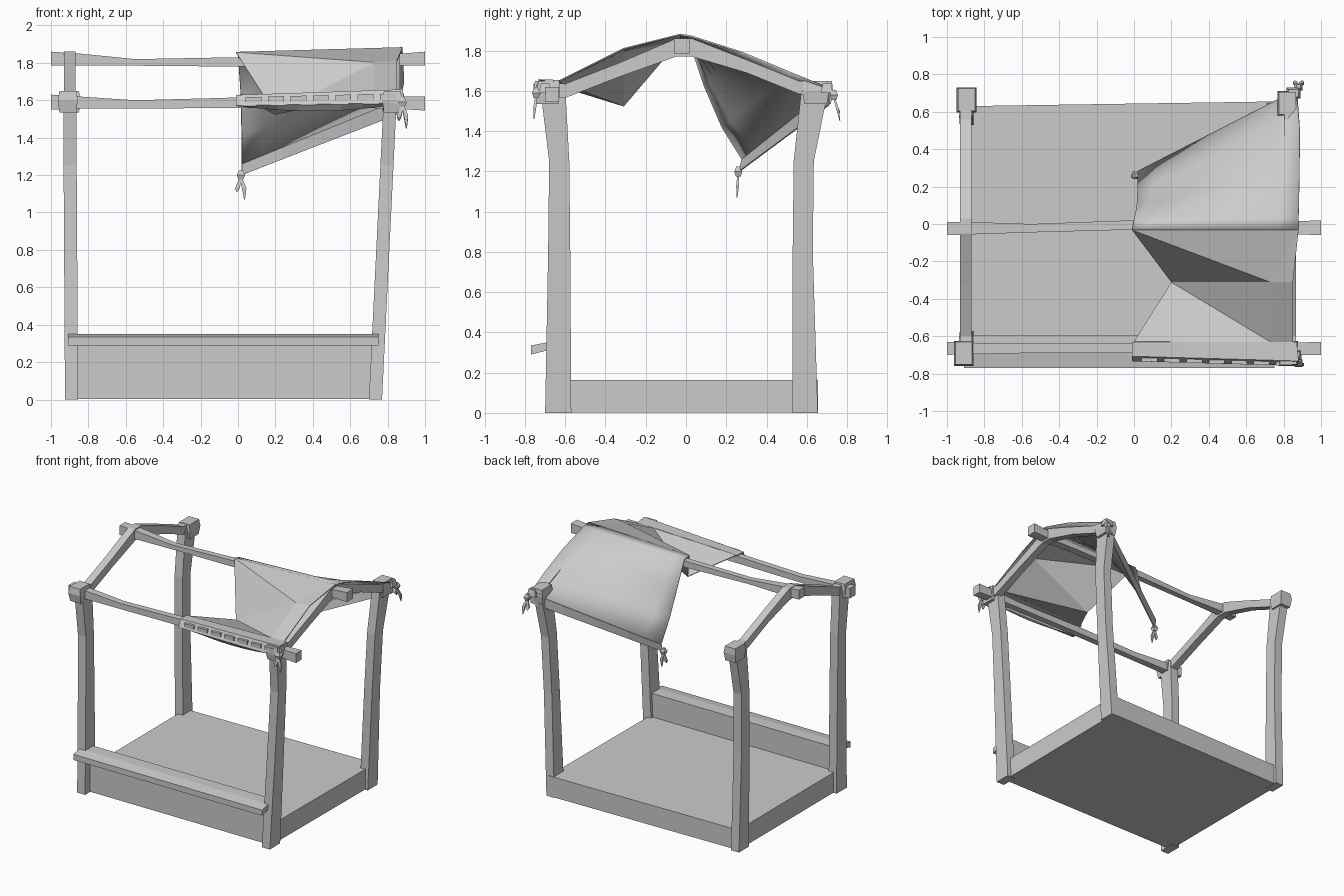
import bpy, bmesh, math
from mathutils import Vector

if "Cube" in bpy.data.objects:
    bpy.data.objects.remove(bpy.data.objects["Cube"])

grey = bpy.data.materials.new("plain_grey")
grey.use_nodes = True
COLOUR = (0.6, 0.6, 0.6, 1)
grey.diffuse_color = COLOUR
grey.node_tree.nodes["Principled BSDF"].inputs["Base Color"].default_value = COLOUR


def finish(name, bm, thickness=0):
    bmesh.ops.recalc_face_normals(bm, faces=bm.faces)
    mesh = bpy.data.meshes.new(name)
    bm.to_mesh(mesh)
    bm.free()
    mesh.materials.append(grey)
    obj = bpy.data.objects.new(name, mesh)
    bpy.context.collection.objects.link(obj)
    if thickness:
        mod = obj.modifiers.new("thickness", "SOLIDIFY")
        mod.thickness = thickness
        mod.offset = 0
    return obj


def beam(name, axis, sections):
    """Four-sided beam; each section is (position, a0, a1, b0, b1) across the axis."""
    bm = bmesh.new()
    rings = []
    for p, a0, a1, b0, b1 in sections:
        ring = []
        for a, b in ((a0, b0), (a1, b0), (a1, b1), (a0, b1)):
            co = [a, b]
            co.insert(axis, p)
            ring.append(bm.verts.new(co))
        rings.append(ring)
    for r, s in zip(rings, rings[1:]):
        for i in range(4):
            j = (i + 1) % 4
            bm.faces.new((r[i], r[j], s[j], s[i]))
    bm.faces.new(rings[0])
    bm.faces.new(rings[-1])
    return finish(name, bm)


def loft(name, left, right, steps, thickness=0.008):
    """Cloth stretched between two edge lines."""
    bm = bmesh.new()
    cols = []
    for i in range(steps + 1):
        t = i / steps
        cols.append([bm.verts.new(Vector(a).lerp(Vector(b), t)) for a, b in zip(left, right)])
    for c, d in zip(cols, cols[1:]):
        for k in range(len(c) - 1):
            bm.faces.new((c[k], d[k], d[k + 1], c[k + 1]))
    return finish(name, bm, thickness)


X, Y, Z = 0, 1, 2

# Platform, front board and counter
bm = bmesh.new()
corners = [(-0.9, -0.62), (0.74, -0.62), (0.75, 0.655), (-0.9, 0.63)]
base = bm.faces.new([bm.verts.new((x, y, 0.003)) for x, y in corners])
top = bmesh.ops.extrude_face_region(bm, geom=[base])["geom"]
bmesh.ops.translate(bm, vec=(0, 0, 0.16), verts=[v for v in top if isinstance(v, bmesh.types.BMVert)])
finish("platform", bm)
beam("front_board", X, [(x, -0.64, -0.595, 0.003, 0.32) for x in (-0.87, 0.73)])
beam("counter", Y, [(-0.77, -0.91, 0.75, 0.29, 0.335), (-0.69, -0.91, 0.75, 0.31, 0.35),
                    (-0.595, -0.88, 0.73, 0.31, 0.35)])

# Bent posts: height, then x and y limits
front_y = [(0, -0.70, -0.57), (0.8, -0.685, -0.575), (1.25, -0.68, -0.58), (1.62, -0.725, -0.60)]
back_y = [(0, 0.53, 0.655), (0.8, 0.53, 0.63), (1.25, 0.535, 0.635), (1.62, 0.575, 0.71)]
for row, ys in (("front", front_y), ("back", back_y)):
    for side, x0, lean in (("right", -0.925, -0.006), ("left", 0.70, 0.049)):
        beam(f"{row}_{side}_post", Z, [(z, x0 + lean * z, x0 + lean * z + 0.07, a, b) for z, a, b in ys])

# Gable rafters
for side, x in (("right", -0.90), ("left", 0.835)):
    spine = [(-0.70, 1.56, 1.64), (-0.60, 1.565, 1.635), (-0.33, 1.67, 1.74), (-0.05, 1.77, 1.86),
             (0.03, 1.77, 1.86), (0.30, 1.69, 1.755), (0.56, 1.585, 1.65), (0.70, 1.57, 1.64)]
    beam(side + "_rafters", Y, [(y, x - 0.03, x + 0.03, a, b) for y, a, b in spine])

# Ridge pole and front pole, thinner in the middle
beam("ridge_pole", X, [(-1, -0.06, 0.01, 1.785, 1.86), (-0.85, -0.055, 0.01, 1.785, 1.85),
                       (-0.55, -0.045, 0.0, 1.785, 1.82), (0, -0.03, 0.02, 1.78, 1.83),
                       (0.6, -0.04, 0.02, 1.785, 1.83), (0.88, -0.055, 0.015, 1.785, 1.85),
                       (1, -0.06, 0.02, 1.785, 1.86)])
beam("front_pole", X, [(-1, -0.70, -0.63, 1.55, 1.63), (-0.85, -0.695, -0.635, 1.555, 1.62),
                       (-0.55, -0.69, -0.64, 1.555, 1.60), (0, -0.69, -0.64, 1.56, 1.615),
                       (0.6, -0.69, -0.64, 1.56, 1.61), (0.85, -0.70, -0.635, 1.555, 1.62),
                       (1, -0.70, -0.63, 1.545, 1.62)])

# Joint blocks on the posts
for name, x, y in (("front_right", -0.91, -0.69), ("front_left", 0.825, -0.69),
                   ("back_right", -0.895, 0.665), ("back_left", 0.82, 0.645)):
    h = 0.045
    beam(name + "_joint", Z, [(1.535, x - h, x + h, y - 0.055, y + 0.055),
                              (1.60, x - h - 0.008, x + h + 0.008, y - 0.068, y + 0.065),
                              (1.65, x - h, x + h, y - 0.06, y + 0.06)])

# Rear awning: hangs from the ridge down to one loose corner
rear = loft("rear_awning",
            [(-0.01, -0.03, 1.855), (0, 0.02, 1.84), (0.015, 0.09, 1.63), (0.02, 0.18, 1.42), (0.02, 0.28, 1.26)],
            [(0.88, -0.03, 1.88), (0.88, 0.03, 1.87), (0.885, 0.28, 1.79), (0.885, 0.52, 1.69), (0.87, 0.715, 1.61)], 8)
for p in rear.data.polygons:
    p.use_smooth = True
loft("rear_valance", [(0.02, 0.28, 1.26), (0.02, 0.265, 1.20)],
     [(0.87, 0.715, 1.61), (0.87, 0.71, 1.53)], 4)

# Front awning: sags to a fold halfway down
points = dict(a=(-0.01, -0.03, 1.855), b=(0.2, -0.31, 1.525), c=(0, -0.63, 1.625), d=(0.88, -0.03, 1.88),
              e=(0.73, -0.31, 1.80), f=(0.73, -0.63, 1.645), g=(0.85, -0.31, 1.81), h=(0.85, -0.63, 1.65))
bm = bmesh.new()
vert = {k: bm.verts.new(p) for k, p in points.items()}
for loop in ("abe", "aed", "deg", "bcf", "bfe", "efhg"):
    bm.faces.new([vert[k] for k in loop])
finish("front_awning", bm, 0.006)

# Front valance with a row of stepped tabs
loft("front_valance", [(-0.01, -0.63, 1.625), (-0.01, -0.705, 1.625), (-0.01, -0.73, 1.57)],
     [(0.87, -0.63, 1.65), (0.88, -0.73, 1.655), (0.89, -0.755, 1.585)], 6)
bm = bmesh.new()
hem = []
for i in range(9):
    t = i / 8
    x, y, z = -0.01 + 0.9 * t, -0.73 - 0.025 * t, 1.572 + 0.013 * t
    hem.append((bm.verts.new((x, y, z)), bm.verts.new((x, y + 0.03, z - 0.035 * math.sin(math.pi * t)))))
for p, q in zip(hem, hem[1:]):
    bm.faces.new((p[0], q[0], q[1], p[1]))
finish("front_hem", bm, 0.006)
for i in range(7):
    x = 0.04 + 0.12 * i
    y, z = -0.722 - 0.028 * x, 1.585 + 0.025 * x
    beam(f"valance_tab_{i + 1}", X, [(x, y - 0.012, y + 0.01, z, z + 0.03),
                                     (x + 0.085, y - 0.014, y + 0.008, z + 0.003, z + 0.033)])


# Knotted ties with two loose tails
def tie(name, x, y, z, out):
    beam(name + "_knot", Z, [(z - 0.025, x - 0.012, x + 0.012, y - 0.012, y + 0.012),
                             (z, x - 0.022, x + 0.022, y - 0.02, y + 0.02),
                             (z + 0.025, x - 0.01, x + 0.01, y - 0.01, y + 0.01)])
    for n, s in (("a", -1), ("b", 1)):
        tail = [(z - 0.01, 0, 0.006), (z - 0.07, 0.018, 0.012), (z - 0.11 - 0.02 * s, 0.02, 0.003)]
        beam(f"{name}_tail_{n}", Z, [(h, x + s * d - w, x + s * d + w, y + out * k - w * 0.6, y + out * k + w * 0.6)
                                     for k, (h, d, w) in zip((0, 0.012, 0.02), tail)])


tie("loose_corner_tie", 0.015, 0.26, 1.20, -0.3)
tie("rear_post_tie", 0.88, 0.735, 1.58, 1.5)
tie("front_post_tie", 0.88, -0.745, 1.59, -0.5)
for i, (x, y) in enumerate(((0.855, 0.70), (0.86, -0.70))):
    beam(f"post_wrap_{i + 1}", Z, [(1.59, x - 0.04, x + 0.035, y - 0.03, y + 0.03),
                                   (1.64, x - 0.03, x + 0.025, y - 0.02, y + 0.02)])
